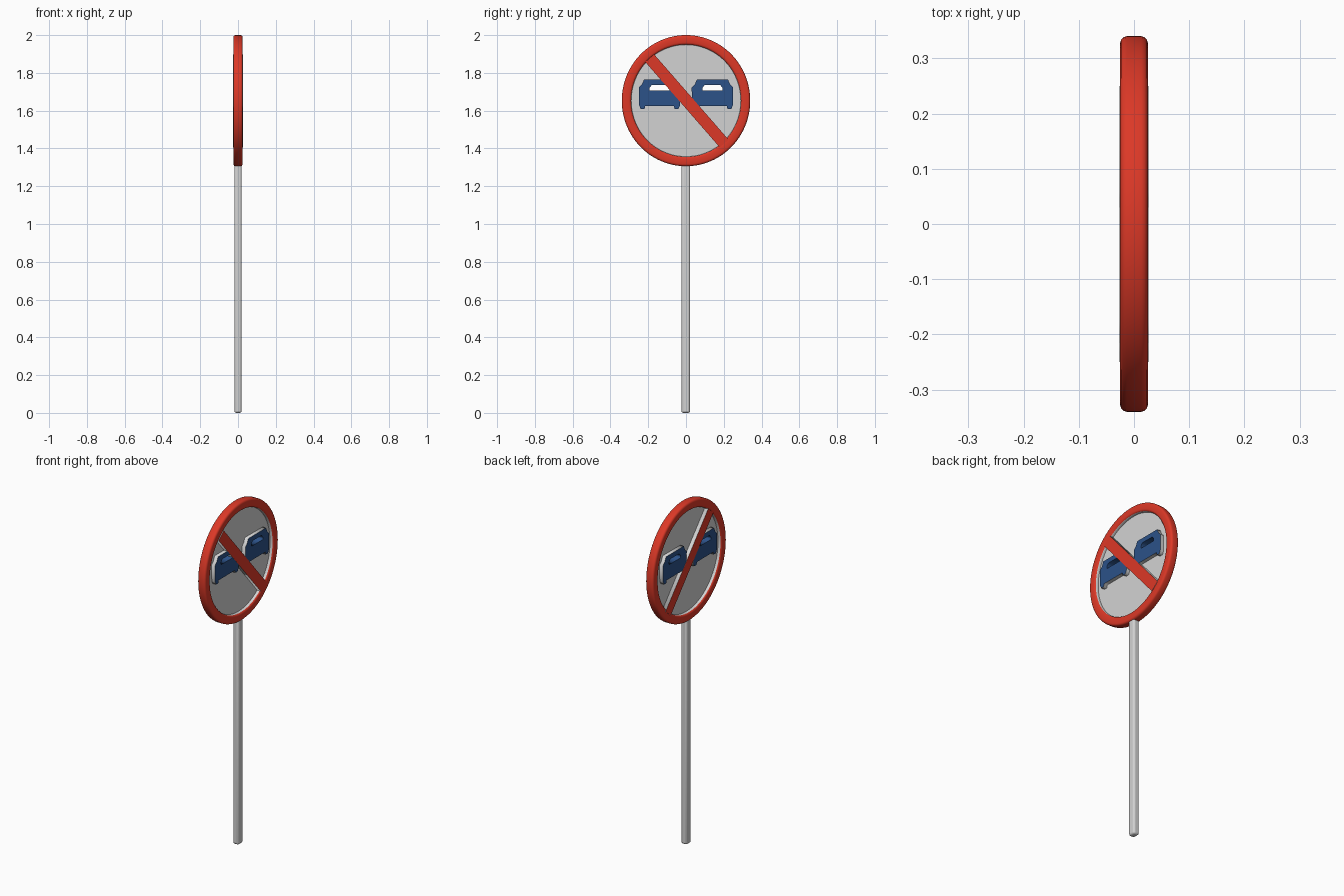
import bpy, bmesh
from math import sin, cos, pi, radians, atan2
from mathutils import Matrix

cube = bpy.data.objects.get("Cube")
if cube:
    bpy.data.objects.remove(cube, do_unlink=True)

CENTRE_Z = 1.653
HALF_DEPTH = 0.025
# Sign plane: local x -> world y, local y -> world z, local z -> world x
PLANE = Matrix(((0, 0, 1, 0), (1, 0, 0, 0), (0, 1, 0, 0), (0, 0, 0, 1)))


def material(name, rgb):
    mat = bpy.data.materials.new(name)
    mat.use_nodes = True
    mat.diffuse_color = (*rgb, 1)
    mat.node_tree.nodes["Principled BSDF"].inputs["Base Color"].default_value = (*rgb, 1)
    return mat


red = material("sign red", (0.72, 0.04, 0.02))
pale = material("pale grey", (0.65, 0.65, 0.65))
blue = material("car blue", (0.025, 0.085, 0.25))


def activate(obj):
    bpy.ops.object.select_all(action='DESELECT')
    obj.select_set(True)
    bpy.context.view_layer.objects.active = obj


def smooth(obj):
    activate(obj)
    bpy.ops.object.shade_smooth_by_angle(angle=radians(40))


def ellipse(ry, rz, count=96):
    return [(ry * cos(2 * pi * i / count), rz * sin(2 * pi * i / count)) for i in range(count)]


def flat_shape(name, outlines, half_depth, mats, matrix):
    """Extruded flat shape in the sign plane; inner outlines become holes."""
    curve = bpy.data.curves.new(name, 'CURVE')
    curve.dimensions, curve.fill_mode, curve.extrude = '2D', 'BOTH', half_depth
    for points in outlines:
        spline = curve.splines.new('POLY')
        spline.points.add(len(points) - 1)
        for p, (a, b) in zip(spline.points, points):
            p.co = (a, b, 0, 1)
        spline.use_cyclic_u = True
    obj = bpy.data.objects.new(name, curve)
    bpy.context.collection.objects.link(obj)
    activate(obj)
    bpy.ops.object.convert(target='MESH')
    obj = bpy.context.object
    obj.matrix_world = matrix
    obj.data.materials.clear()
    for mat in mats:
        obj.data.materials.append(mat)
    return obj


def pale_sides(obj, skip=lambda c: False):
    """Give the raised side walls the second material."""
    for f in obj.data.polygons:
        side = abs(f.normal.z) < 0.5 and not skip(f.center)
        f.material_index = 1 if side else 0


def place(y, z, angle=0):
    return Matrix.Translation((0, y, z)) @ PLANE @ Matrix.Rotation(angle, 4, 'Z')


# Post
bpy.ops.mesh.primitive_cube_add(size=1, location=(0, -0.001, 0.665))
post = bpy.context.object
post.name = "post"
post.scale = (0.038, 0.046, 1.33)
bpy.ops.object.transform_apply(location=False, rotation=False, scale=True)
bevel = post.modifiers.new("rounded edges", 'BEVEL')
bevel.width, bevel.segments = 0.011, 3
post.data.materials.append(pale)
smooth(post)

# Ring: rounded section swept round the sign
section = []
edge = 0.012
for cr, cx, start in ((1, 1, 0), (0, 1, 90), (0, -1, 180), (1, -1, 270)):
    r_mid = 0.34 - edge if cr else 0.29 + edge
    for k in range(4):
        a = radians(start + 30 * k)
        section.append((r_mid + edge * cos(a), cx * (HALF_DEPTH - edge) + edge * sin(a)))
bm = bmesh.new()
loops = [[bm.verts.new((x, r * c, r * s * 1.021)) for r, x in section]
         for c, s in ellipse(1, 1)]
n = len(section)
for i, a in enumerate(loops):
    b = loops[(i + 1) % len(loops)]
    for j in range(n):
        k = (j + 1) % n
        face = bm.faces.new((a[j], a[k], b[k], b[j]))
        inner = max(section[j][0], section[k][0]) < 0.295
        face.material_index = 1 if inner else 0
bmesh.ops.recalc_face_normals(bm, faces=bm.faces)
mesh = bpy.data.meshes.new("ring")
bm.to_mesh(mesh)
bm.free()
ring = bpy.data.objects.new("ring", mesh)
ring.location.z = CENTRE_Z
bpy.context.collection.objects.link(ring)
mesh.materials.append(red)
mesh.materials.append(pale)
smooth(ring)

# Car silhouette, mirrored about its own middle, with a windscreen slot
half_car = [(0.038, -0.062), (0.075, -0.062), (0.08, -0.078), (0.1, -0.078),
            (0.108, -0.06), (0.11, 0.035), (0.094, 0.05), (0.082, 0.077)]
car = half_car + [(-a, b) for a, b in reversed(half_car)]
half_slot = [(0.053, 0.02), (0.053, 0.033), (0.04, 0.049)]
slot = half_slot + [(-a, b) for a, b in reversed(half_slot)]
CAR_Z = 1.688
CAR_Y = 0.14


def in_slot(c):
    return abs(c.x) < 0.056 and 0.015 < c.y < 0.052


for side, label in ((-1, "right"), (1, "left")):
    obj = flat_shape(label + "_car", [car, slot], HALF_DEPTH + 0.001, (blue, pale),
                     place(side * CAR_Y, CAR_Z))
    pale_sides(obj, in_slot)

# Thin sign plate, pierced behind each windscreen slot
holes = [[(side * CAR_Y + a * 1.02, CAR_Z - CENTRE_Z + 0.035 + (b - 0.035) * 1.04)
          for a, b in slot] for side in (-1, 1)]
flat_shape("sign_plate", [ellipse(0.3, 0.307)] + holes, 0.004, (pale,), place(0, CENTRE_Z))

# Diagonal bar
bar_half = [(-0.3, -0.031), (0.3, -0.031), (0.3, 0.031), (-0.3, 0.031)]
bar = flat_shape("diagonal_bar", [bar_half], HALF_DEPTH + 0.0015, (red, pale),
                 place(0.005, 1.652, atan2(-0.47, 0.41)))
pale_sides(bar)
